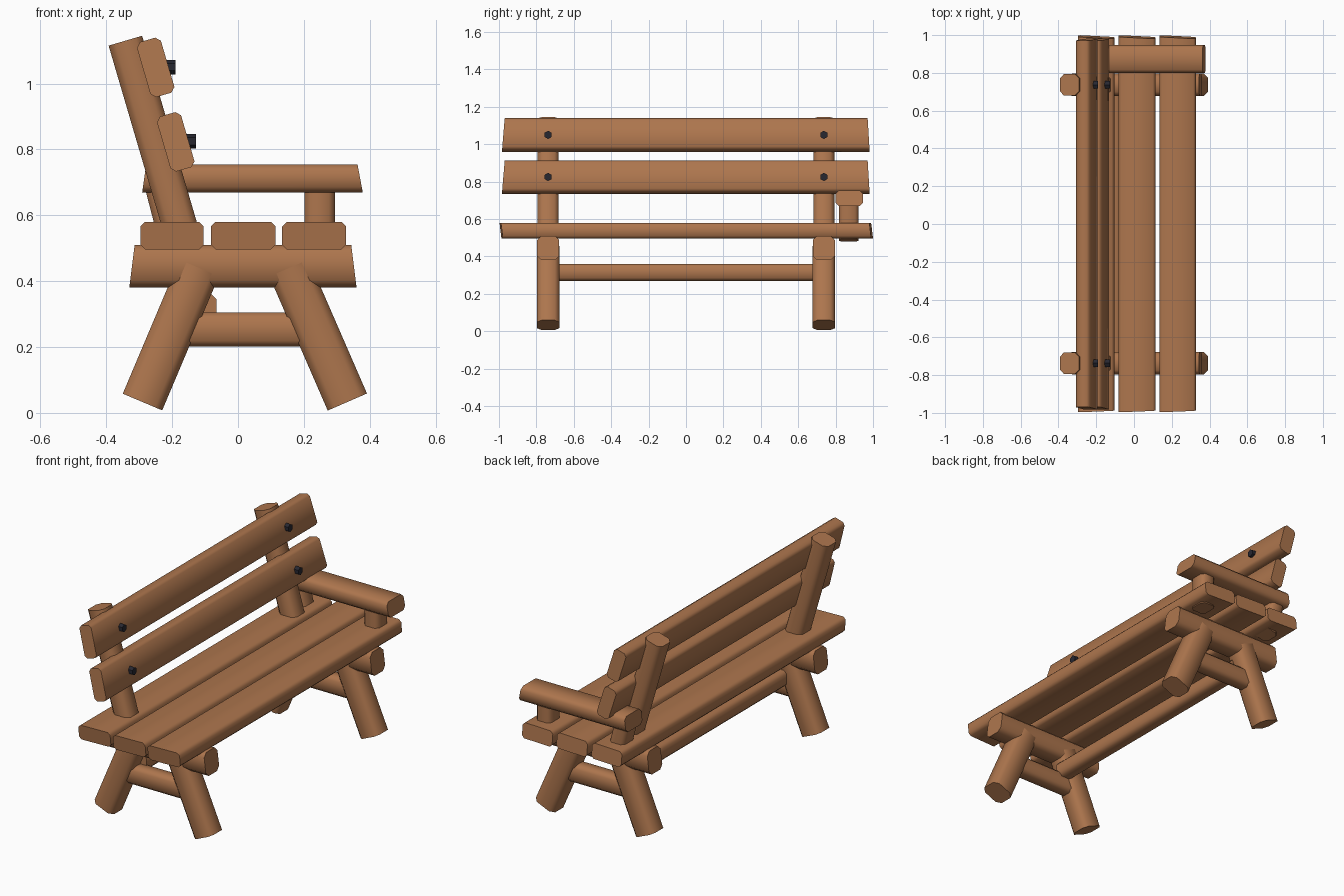
import bpy, bmesh, math
from mathutils import Vector

if "Cube" in bpy.data.objects:
    bpy.data.objects.remove(bpy.data.objects["Cube"])


def material(name, color):
    m = bpy.data.materials.new(name)
    m.diffuse_color = color
    m.use_nodes = True
    m.node_tree.nodes["Principled BSDF"].inputs["Base Color"].default_value = m.diffuse_color
    return m


WOOD = material("brown_wood", (0.42, 0.18, 0.075, 1))
IRON = material("dark_iron", (0.02, 0.02, 0.03, 1))


def finish(bm, name, mat):
    bmesh.ops.recalc_face_normals(bm, faces=bm.faces)
    me = bpy.data.meshes.new(name)
    bm.to_mesh(me)
    bm.free()
    me.materials.append(mat)
    me.shade_smooth()
    me.set_sharp_from_angle(angle=math.radians(50))
    ob = bpy.data.objects.new(name, me)
    bpy.context.collection.objects.link(ob)
    return ob


def beam(name, start, end, u, wu, wv, c=0.016, skew=(0, 0), turn=(0, 0)):
    """Chamfered timber from start to end; skew and turn slant the sawn ends."""
    a, b, u = Vector(start), Vector(end), Vector(u).normalized()
    d = (b - a).normalized()
    v = d.cross(u)
    hu, hv = wu / 2, wv / 2
    section = [(hu, hv - c), (hu - c, hv), (c - hu, hv), (-hu, hv - c),
               (-hu, c - hv), (c - hu, -hv), (hu - c, -hv), (hu, c - hv)]
    bm = bmesh.new()
    rings = []
    for p, s, t in ((a, skew[0], turn[0]), (b, skew[1], turn[1])):
        rings.append([bm.verts.new(p + u * x + v * y + d * (s * y / hv + t * x / hu))
                      for x, y in section])
    for i in range(8):
        j = (i + 1) % 8
        bm.faces.new((rings[0][i], rings[0][j], rings[1][j], rings[1][i]))
    for r in rings:
        bm.faces.new(r)
    return finish(bm, name, WOOD)


Y = (0, 1, 0)

# Seat slats
for i, (x, w) in enumerate(((-0.2, 0.192), (0.016, 0.196), (0.231, 0.194))):
    beam(f"seat_slat_{i + 1}", (x, -0.988, 0.538), (x, 0.99, 0.538), (-1, 0, 0),
         w, 0.084, 0.014, skew=(-0.005, -0.005), turn=(-0.004, 0.005))

# Tilted back slats
tilt = math.radians(16.3)
back_u = (-math.cos(tilt), 0, -math.sin(tilt))
for name, x, z in (("lower_back_slat", -0.189, 0.823), ("upper_back_slat", -0.250, 1.049)):
    beam(name, (x, -0.976, z), (x, 0.976, z), back_u,
         0.076, 0.174, 0.014, skew=(0.007, -0.005))

# Trestle ends with posts and bolts
for side, y in (("left", -0.737), ("right", 0.737)):
    beam(f"{side}_seat_bearer", (-0.322, y, 0.445), (0.352, y, 0.445), Y,
         0.118, 0.128, 0.022, skew=(0.008, -0.008))
    beam(f"{side}_rear_leg", (-0.29, y, 0.033), (-0.118, y, 0.44), Y, 0.12, 0.13, 0.024)
    beam(f"{side}_front_leg", (0.332, y, 0.033), (0.155, y, 0.44), Y, 0.12, 0.13, 0.024)
    beam(f"{side}_leg_stretcher", (-0.19, y, 0.253), (0.23, y, 0.253), Y, 0.085, 0.104, 0.018)
    beam(f"{side}_back_post", (-0.16, y, 0.51), (-0.342, y, 1.13), Y, 0.112, 0.106, 0.022)
    for level, x, z in (("upper", -0.198, 1.05), ("lower", -0.135, 0.825)):
        bm = bmesh.new()
        bmesh.ops.create_cone(bm, cap_ends=True, segments=6, radius1=0.022,
                              radius2=0.022, depth=0.03)
        bolt = finish(bm, f"{side}_{level}_bolt", IRON)
        bolt.location = (x - 0.007, y, z)
        bolt.rotation_euler = (0, math.pi / 2, math.pi)
        bolt.rotation_euler.rotate_axis("Z", math.pi / 6)

# Long stretcher between the trestles
beam("long_stretcher", (-0.108, -0.72, 0.315), (-0.108, 0.72, 0.315), (-1, 0, 0),
     0.086, 0.09, 0.016)

# Single armrest with its two supports
beam("armrest", (-0.285, 0.873, 0.711), (0.371, 0.873, 0.711), Y,
     0.148, 0.085, 0.018, skew=(0.006, -0.008))
beam("front_arm_support", (0.248, 0.87, 0.49), (0.248, 0.87, 0.69), Y, 0.105, 0.092, 0.018)
beam("rear_arm_support", (-0.186, 0.87, 0.49), (-0.238, 0.87, 0.69), Y, 0.105, 0.09, 0.018)
